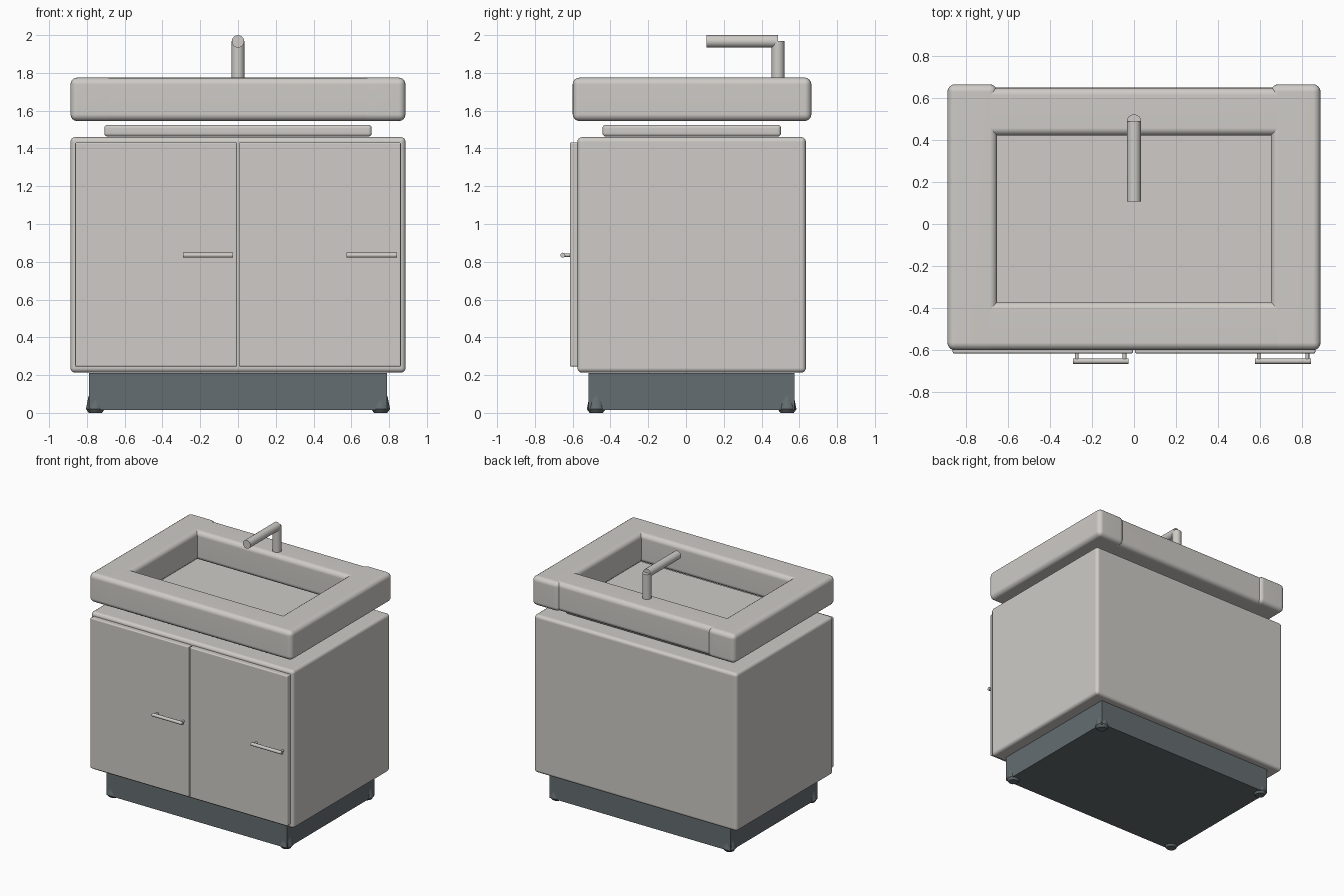
import bpy, bmesh, math
from mathutils import Matrix, Vector

if "Cube" in bpy.data.objects:
    bpy.data.objects.remove(bpy.data.objects["Cube"])


def material(name, rgb):
    m = bpy.data.materials.new(name)
    m.diffuse_color = (*rgb, 1)
    m.use_nodes = True
    m.node_tree.nodes["Principled BSDF"].inputs["Base Color"].default_value = m.diffuse_color
    return m


PALE = material("pale_grey", (0.62, 0.60, 0.57))
DARK = material("slate_grey", (0.13, 0.155, 0.165))


def finish(name, bm, mat):
    me = bpy.data.meshes.new(name)
    bm.to_mesh(me)
    bm.free()
    me.materials.append(mat)
    for p in me.polygons:
        p.use_smooth = True
    me.set_sharp_from_angle(angle=math.radians(35))
    ob = bpy.data.objects.new(name, me)
    bpy.context.collection.objects.link(ob)
    ob.modifiers.new("flat_faces", 'WEIGHTED_NORMAL').keep_sharp = True
    return ob


def box(name, x, y, z, bevel, mat=PALE):
    """Rounded box given as (min, max) ranges."""
    bm = bmesh.new()
    bmesh.ops.create_cube(bm, size=1)
    for v in bm.verts:
        v.co = Vector([(r[0] + r[1]) / 2 + c * (r[1] - r[0])
                       for r, c in zip((x, y, z), v.co)])
    if bevel:
        bmesh.ops.bevel(bm, geom=bm.edges[:], offset=bevel, segments=4,
                        profile=0.5, affect='EDGES')
    return finish(name, bm, mat)


def rod(name, a, b, r1, r2=None, sides=24, mat=PALE):
    """Round bar or cone from point a to point b."""
    a, b = Vector(a), Vector(b)
    bm = bmesh.new()
    turn = (b - a).to_track_quat('Z', 'Y').to_matrix().to_4x4()
    bmesh.ops.create_cone(bm, cap_ends=True, segments=sides, radius1=r1,
                          radius2=r1 if r2 is None else r2, depth=(b - a).length,
                          matrix=Matrix.Translation((a + b) / 2) @ turn)
    return finish(name, bm, mat)


# Plinth with flared corner feet
box("plinth", (-0.79, 0.79), (-0.515, 0.575), (0.015, 0.212), 0, DARK)
for sx, side in ((-1, "left"), (1, "right")):
    for y, end in ((-0.475, "front"), (0.535, "back")):
        c = sx * 0.755
        rod(f"foot_{end}_{side}", (c, y, 0.02), (c, y, 0.09), 0.05, 0.036, 12, DARK)
        rod(f"foot_pad_{end}_{side}", (c, y, 0), (c, y, 0.02), 0.035, 0.05, 12, DARK)

# Cabinet and the raised slab that forms the basin floor
box("cabinet", (-0.887, 0.887), (-0.575, 0.635), (0.213, 1.46), 0.025)
box("basin_floor", (-0.708, 0.708), (-0.442, 0.503), (1.463, 1.525), 0.018)

# Doors, each with a bar handle near its right edge
for side, x0, x1, h0, h1 in (("left", -0.862, -0.005, -0.29, -0.027),
                             ("right", 0.005, 0.862, 0.575, 0.842)):
    box(f"door_{side}", (x0, x1), (-0.615, -0.568), (0.245, 1.432), 0.008)
    rod(f"handle_bar_{side}", (h0, -0.652, 0.835), (h1, -0.652, 0.835), 0.013, sides=16)
    for i, x in enumerate((h0 + 0.018, h1 - 0.018)):
        rod(f"handle_post_{side}_{i}", (x, -0.6, 0.835), (x, -0.652, 0.835), 0.009, sides=12)

# Sink rim: two long side beams with front and back beams between them
for sx, side in ((-1, "left"), (1, "right")):
    box(f"rim_{side}", tuple(sorted((sx * 0.65, sx * 0.887))), (-0.6, 0.664),
        (1.545, 1.775), 0.036)
box("rim_front", (-0.76, 0.76), (-0.5995, -0.37), (1.5455, 1.7745), 0.036)
box("rim_back", (-0.76, 0.76), (0.42, 0.648), (1.5455, 1.7745), 0.036)

# Tap
rod("tap_stem", (0, 0.487, 1.74), (0, 0.487, 1.97), 0.034)
rod("tap_spout", (0, 0.108, 1.967), (0, 0.488, 1.967), 0.033)
